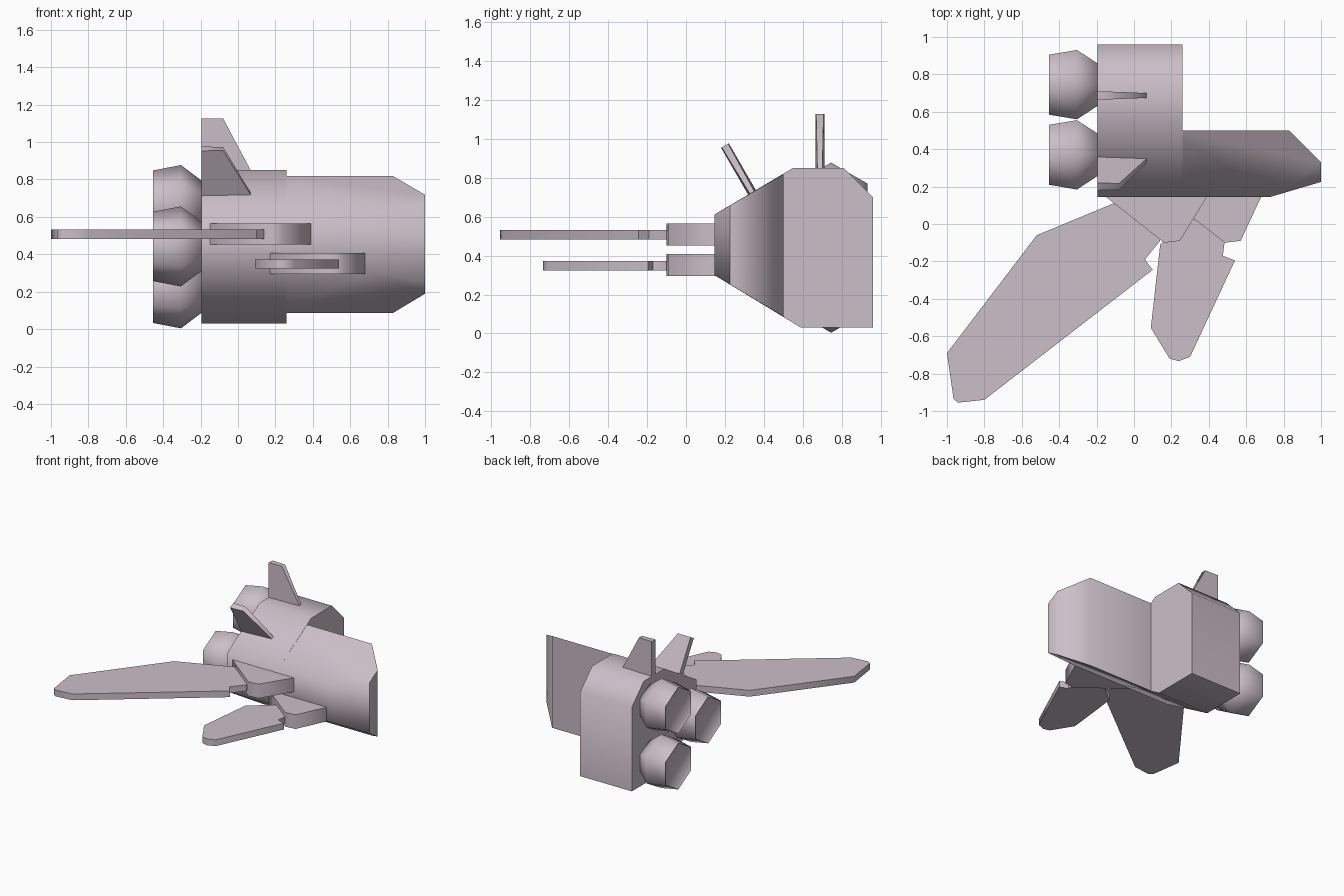
import bpy, bmesh, math
from mathutils import Matrix, Vector

cube = bpy.data.objects.get("Cube")
if cube:
    bpy.data.objects.remove(cube, do_unlink=True)

hull = bpy.data.materials.new("pale_mauve_hull")
hull.use_nodes = True
colour = (0.60, 0.52, 0.58, 1)
hull.diffuse_color = colour
hull.node_tree.nodes["Principled BSDF"].inputs["Base Color"].default_value = colour


def finish(name, bm):
    """Turn a bmesh into a shaded object."""
    bmesh.ops.recalc_face_normals(bm, faces=bm.faces)
    mesh = bpy.data.meshes.new(name)
    bm.to_mesh(mesh)
    bm.free()
    mesh.materials.append(hull)
    obj = bpy.data.objects.new(name, mesh)
    bpy.context.collection.objects.link(obj)
    bpy.ops.object.select_all(action="DESELECT")
    obj.select_set(True)
    bpy.context.view_layer.objects.active = obj
    bpy.ops.object.shade_smooth_by_angle(angle=math.radians(65))
    return obj


def loft(name, rings):
    """Skin matching rings of points and cap both ends."""
    bm = bmesh.new()
    loops = [[bm.verts.new(p) for p in ring] for ring in rings]
    n = len(loops[0])
    for a, b in zip(loops, loops[1:]):
        for i in range(n):
            j = (i + 1) % n
            bm.faces.new((a[i], a[j], b[j], b[i]))
    bm.faces.new(loops[0])
    end = bm.faces.new(loops[-1])
    return bm, end


def plate(name, plan, low, high):
    """Horizontal plate cut to a plan outline."""
    bm, _ = loft(name, [[(x, y, z) for x, y in plan] for z in (low, high)])
    return finish(name, bm)


# Rear hull: side profile extruded along x
profile = [(0.145, 0.61), (0.55, 0.85), (0.81, 0.85), (0.96, 0.70),
           (0.96, 0.03), (0.59, 0.03), (0.145, 0.30)]
bm, _ = loft("rear_hull", [[(x, y, z) for y, z in profile] for x in (-0.195, 0.26)])
finish("rear_hull", bm)

# Forward hull: plan outline between two sloping planes
plan = [(0.2, 0.145), (0.73, 0.145), (1, 0.225), (1, 0.33), (0.83, 0.5), (0.2, 0.5)]
top = [(x, y, 0.61 + 0.585 * (y - 0.145)) for x, y in plan]
bottom = [(x, y, 0.30 - 0.6 * (y - 0.145)) for x, y in plan]
bm, _ = loft("forward_hull", [bottom, top])
finish("forward_hull", bm)

# Engines: six-sided bells with a shallow recessed mouth
for name, y, z in (("upper_engine", 0.745, 0.663), ("lower_engine", 0.745, 0.218),
                   ("middle_engine", 0.37, 0.442)):
    rings = []
    for x, r in ((-0.18, 0.12), (-0.305, 0.214), (-0.455, 0.185)):
        angles = [math.tau * i / 6 for i in range(6)]
        rings.append([(x, y + r * math.sin(a), z + r * math.cos(a)) for a in angles])
    bm, mouth = loft(name, rings)
    bmesh.ops.recalc_face_normals(bm, faces=bm.faces)
    bmesh.ops.inset_region(bm, faces=[mouth], thickness=0.02)
    bmesh.ops.translate(bm, verts=mouth.verts, vec=(0.02, 0, 0))
    finish(name, bm)

# Fins: one tapered blade, upright and leaning with the hull slope
fin = [(-0.195, -0.03, 0.023), (-0.195, 0.28, 0.023),
       (-0.08, 0.28, 0.019), (0.085, -0.03, 0.012)]
for name, base, lean in (("upright_fin", (0, 0.687, 0.847), 0),
                         ("leaning_fin", (0, 0.34, 0.722), 30)):
    bm, _ = loft(name, [[(x, side * w, z) for x, z, w in fin] for side in (-1, 1)])
    turn = Matrix.Translation(Vector(base)) @ Matrix.Rotation(math.radians(lean), 4, "X")
    bmesh.ops.transform(bm, matrix=turn, verts=bm.verts)
    finish(name, bm)

# Wing mounts
plate("upper_wing_mount", [(-0.15, 0.145), (-0.15, 0.18), (0.39, 0.18), (0.39, 0.145),
                           (0.245, -0.09), (0.16, -0.1)], 0.452, 0.565)
plate("lower_wing_mount", [(0.17, 0.145), (0.17, 0.18), (0.68, 0.18), (0.68, 0.145),
                           (0.57, -0.09), (0.485, -0.1)], 0.295, 0.408)

# Wings
plate("upper_wing", [(-0.11, 0.11), (-0.52, -0.06), (-1, -0.69), (-0.965, -0.935),
                     (-0.94, -0.955), (-0.80, -0.94), (0.10, -0.245), (0.058, -0.19),
                     (0.14, -0.09), (0.1, -0.02)], 0.482, 0.532)
plate("lower_wing", [(0.31, 0.03), (0.14, -0.11), (0.09, -0.555), (0.19, -0.72),
                     (0.24, -0.733), (0.30, -0.71), (0.54, -0.195), (0.475, -0.17),
                     (0.485, -0.09), (0.43, -0.03)], 0.323, 0.373)
